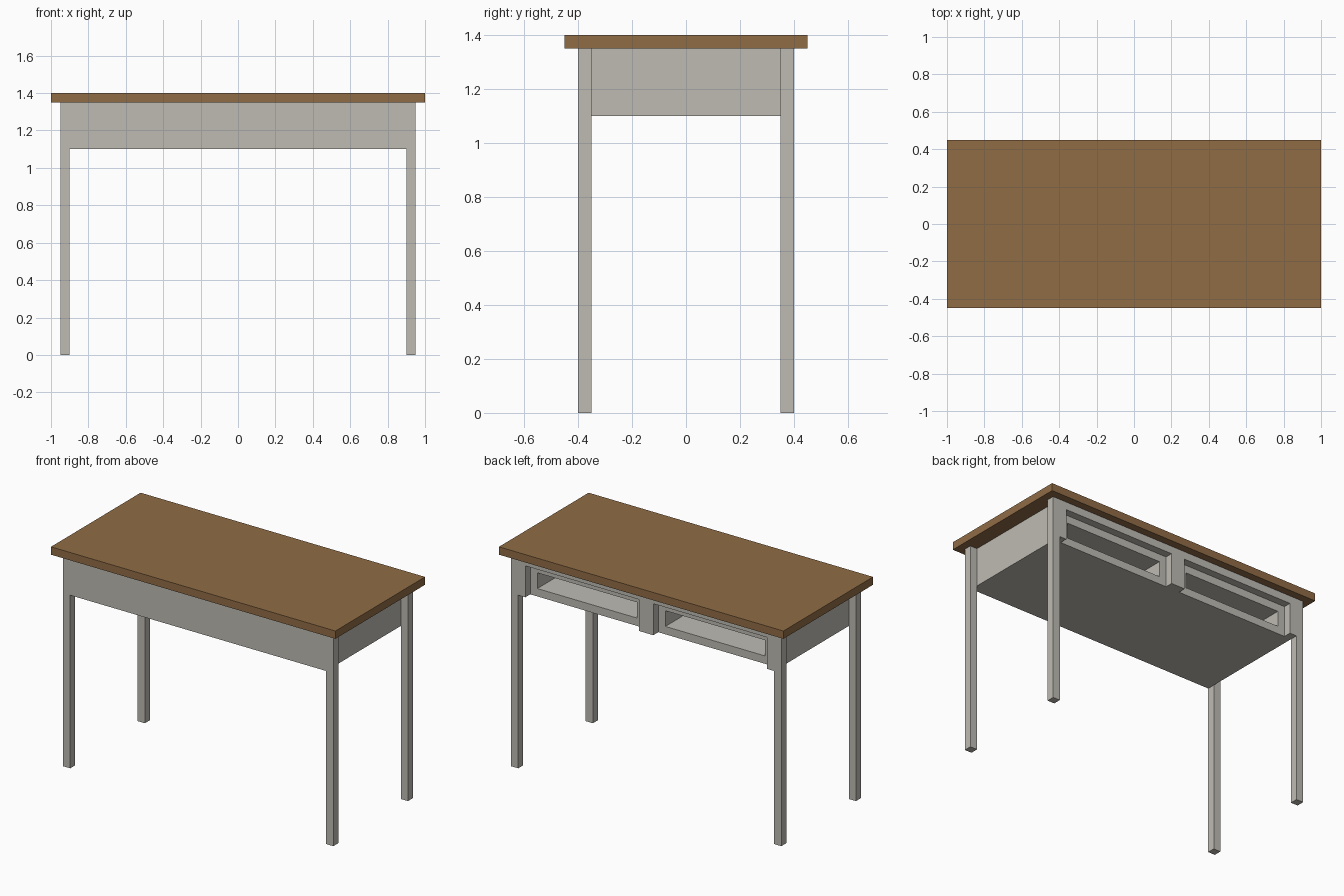
import bpy
import bmesh

cube = bpy.data.objects.get("Cube")
if cube:
    bpy.data.objects.remove(cube, do_unlink=True)


def material(name, rgb):
    m = bpy.data.materials.new(name)
    m.diffuse_color = (*rgb, 1)
    m.use_nodes = True
    m.node_tree.nodes["Principled BSDF"].inputs["Base Color"].default_value = (*rgb, 1)
    return m


wood = material("brown_wood", (0.28, 0.15, 0.06))
grey = material("warm_grey_metal", (0.52, 0.50, 0.455))


def finish(name, bm, mat):
    bmesh.ops.recalc_face_normals(bm, faces=bm.faces[:])
    mesh = bpy.data.meshes.new(name)
    bm.to_mesh(mesh)
    bm.free()
    mesh.materials.append(mat)
    obj = bpy.data.objects.new(name, mesh)
    bpy.context.collection.objects.link(obj)
    return obj


def box(name, xs, ys, zs, mat=grey):
    """Axis-aligned box from its (min, max) extents."""
    bm = bmesh.new()
    bmesh.ops.create_cube(bm, size=1)
    for v in bm.verts:
        v.co = [(lo + hi) / 2 + c * (hi - lo) for c, (lo, hi) in zip(v.co, (xs, ys, zs))]
    return finish(name, bm, mat)


def mirrored(side, a, b):
    return (a, b) if side > 0 else (-b, -a)


LOW, HIGH = 1.10, 1.35      # height range of the drawer case
FRONT, BACK = -0.40, 0.35   # depth range of the drawer case

# Tabletop
box("tabletop", (-1, 1), (-0.45, 0.45), (HIGH, 1.40), wood)

# Drawer case boards, leaving two deep slots open at the back
box("front_panel", (-0.9, 0.9), (FRONT, -0.35), (LOW, HIGH))
box("bottom_board", (-0.9, 0.9), (-0.35, BACK), (LOW, 1.15))
box("upper_board", (-0.9, 0.9), (-0.35, BACK), (1.25, HIGH))
box("centre_divider", (-0.1, 0.1), (-0.35, BACK), (1.15, 1.25))

# Side panels and legs
for side, label in ((1, "left"), (-1, "right")):
    box(f"{label}_side_panel", mirrored(side, 0.8, 0.9), (-0.35, BACK), (1.15, 1.25))
    for end, place in ((1, "back"), (-1, "front")):
        box(f"{place}_{label}_leg", mirrored(side, 0.9, 0.95),
            mirrored(end, 0.35, 0.4), (0, HIGH))

# Back frame: a top rail with three stiles, extruded from one outline
half = [(0.05, 1.3), (0.05, LOW)]
outline = [(-0.9, HIGH), (-0.9, LOW), (-0.85, LOW), (-0.85, 1.3),
           (-0.05, 1.3), (-0.05, LOW), (0.05, LOW), (0.05, 1.3),
           (0.85, 1.3), (0.85, LOW), (0.9, LOW), (0.9, HIGH)]
bm = bmesh.new()
face = bm.faces.new([bm.verts.new((x, 0.35, z)) for x, z in outline])
extruded = bmesh.ops.extrude_face_region(bm, geom=[face], use_keep_orig=True)
moved = [g for g in extruded["geom"] if isinstance(g, bmesh.types.BMVert)]
bmesh.ops.translate(bm, verts=moved, vec=(0, 0.05, 0))
finish("back_frame", bm, grey)

# Outer leg strips keep the case flush with the legs at both ends
